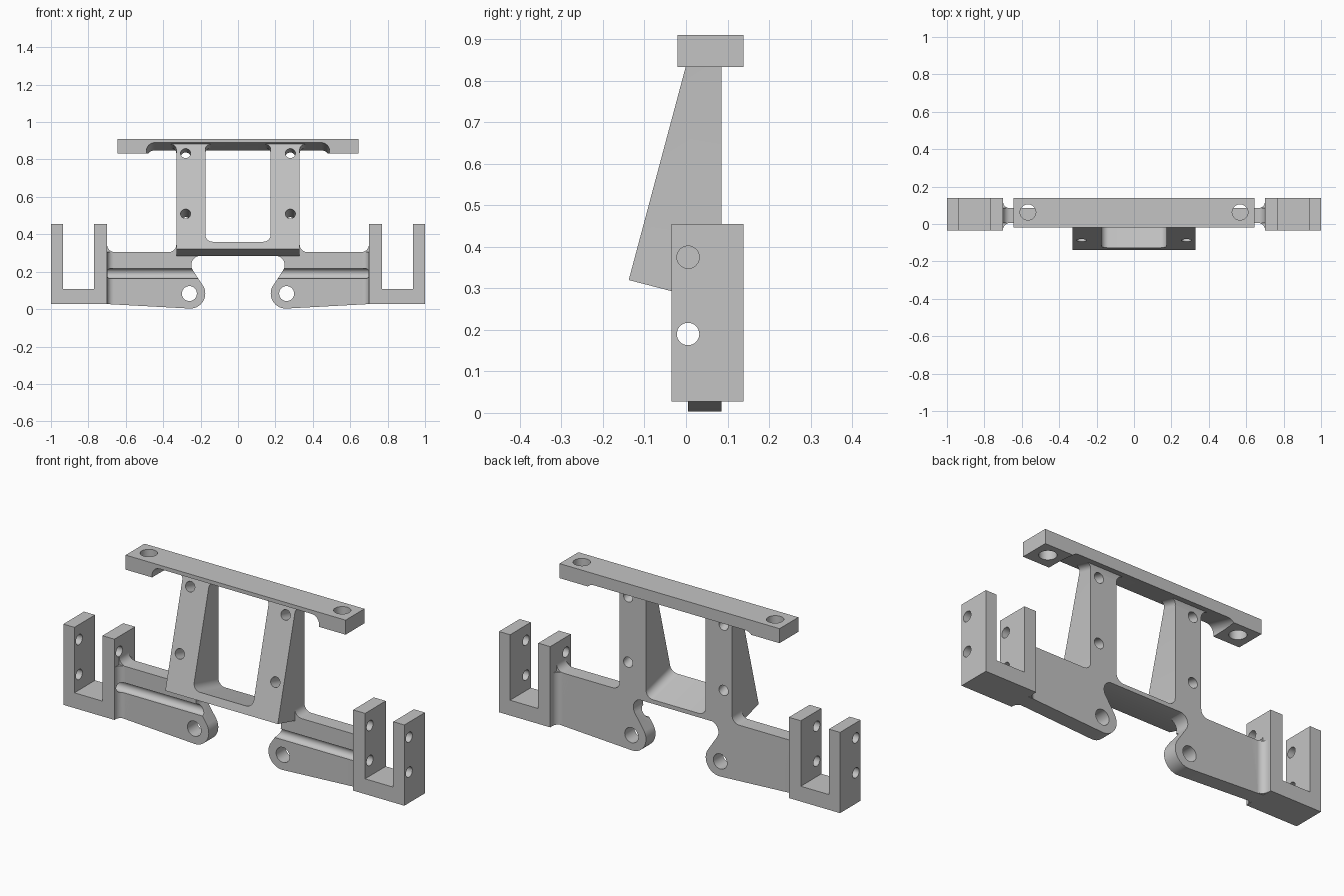
import bpy, bmesh
from math import cos, sin, radians

if "Cube" in bpy.data.objects:
    bpy.data.objects.remove(bpy.data.objects["Cube"], do_unlink=True)

grey = bpy.data.materials.new("plain grey")
grey.use_nodes = True
grey.diffuse_color = (0.55, 0.55, 0.55, 1)
grey.node_tree.nodes["Principled BSDF"].inputs["Base Color"].default_value = grey.diffuse_color

TILT = 0.262      # drop per unit of depth, square to the sloped front
TILT_Y = -0.127   # depth at which tilted outlines are measured


def arc(cx, cy, r, a0, a1, n=8):
    steps = [radians(a0 + (a1 - a0) * i / n) for i in range(n + 1)]
    return [(cx + r * cos(a), cy + r * sin(a)) for a in steps]


def circle(cx, cy, r):
    return arc(cx, cy, r, 0, 360, 32)[:-1]


def mirrored(half):
    """Close a right-hand outline with its left-hand reflection."""
    return half + [(-x, z) for x, z in reversed(half) if abs(x) > 1e-6]


def prism(name, pts, lo, hi, axis="y", tilt=0.0):
    """Extrude an outline along an axis, optionally tilting it downward."""
    def place(p, d):
        if axis == "x":
            return (d, p[0], p[1])
        if axis == "z":
            return (p[0], p[1], d)
        return (p[0], d, p[1] - tilt * (d - TILT_Y))
    bm = bmesh.new()
    a = [bm.verts.new(place(p, lo)) for p in pts]
    b = [bm.verts.new(place(p, hi)) for p in pts]
    bm.faces.new(a)
    bm.faces.new(b[::-1])
    for i in range(len(a)):
        j = (i + 1) % len(a)
        bm.faces.new((a[j], a[i], b[i], b[j]))
    bmesh.ops.recalc_face_normals(bm, faces=bm.faces[:])
    mesh = bpy.data.meshes.new(name)
    bm.to_mesh(mesh)
    bm.free()
    mesh.materials.append(grey)
    ob = bpy.data.objects.new(name, mesh)
    bpy.context.collection.objects.link(ob)
    return ob


def select(ob):
    bpy.ops.object.select_all(action="DESELECT")
    ob.select_set(True)
    bpy.context.view_layer.objects.active = ob


def combine(ob, tools, operation="DIFFERENCE"):
    select(ob)
    for tool in tools:
        mod = ob.modifiers.new("cut", "BOOLEAN")
        mod.operation, mod.solver, mod.object = operation, "EXACT", tool
        bpy.ops.object.modifier_apply(modifier=mod.name)


parts, cutters = [], []


def cutter(*args, **kw):
    ob = prism("cutter", *args, **kw)
    ob.hide_render = True
    cutters.append(ob)
    return ob


# Cross holes shared by the side brackets and the arm grooves
low_bore = cutter(circle(0.005, 0.19, 0.027), -1.1, 1.1, axis="x")
high_bore = cutter(circle(0.005, 0.375, 0.027), -1.1, 1.1, axis="x")

# Lower plate: two arms with rounded lugs, joined by a thin bridge
half = [(0, 0.303), (0.17, 0.303), (0.25, 0.345)]
half += arc(0.37, 0.345, 0.04, 180, 270)
half += arc(0.66, 0.345, 0.04, 270, 360)
half += [(0.72, 0.345), (0.72, 0.028)]
half += arc(0.255, 0.083, 0.08, 273 - 360, 150 - 360, 16)
half += arc(0.2, 0.235, 0.05, -30, 90)
half += [(0, 0.285)]
arms = prism("lower_arms", mirrored(half), 0.005, 0.085)
combine(arms, [low_bore] + [cutter(circle(s * 0.26, 0.083, 0.04), -0.1, 0.2) for s in (1, -1)])
parts.append(arms)

# Side brackets (U shaped) and the filleted necks that carry them
u_shape = [(0.7, 0.027), (1, 0.027), (1, 0.455), (0.935, 0.455),
           (0.935, 0.108), (0.77, 0.108), (0.77, 0.455), (0.7, 0.455)]
neck_shape = ([(0.71, 0.12)] + arc(0.665, 0.12, 0.035, 0, -90) + [(0.62, 0.085), (0.62, 0.005)]
              + arc(0.665, -0.03, 0.035, 90, 0) + [(0.71, -0.03)])
for side, s in (("left", 1), ("right", -1)):
    bracket = prism(side + "_bracket", [(s * x, z) for x, z in u_shape], -0.035, 0.138)
    combine(bracket, [low_bore, high_bore])
    neck = prism(side + "_neck", [(s * x, y) for x, y in neck_shape], 0.028, 0.305, axis="z")
    combine(neck, [low_bore])
    parts += [bracket, neck]

# Sloped frame: side profile trimmed by a tilted front outline
side_profile = [(-0.138, 0.32), (0.005, 0.283), (0.085, 0.283), (0.085, 0.835),
                (0.09, 0.85), (0.1, 0.87), (0.017, 0.9)]
frame = prism("sloped_frame", side_profile, -0.5, 0.5, axis="x")
outline = [(0, 0.1), (0.33, 0.1)] + arc(0.36, 0.888, 0.03, 180, 90) + [(0.36, 1.1), (0, 1.1)]
combine(frame, [cutter(mirrored(outline), -0.3, 0.3, tilt=TILT)], "INTERSECT")
window = [(0, 0.36)] + arc(0.135, 0.4, 0.04, -90, 0) + arc(0.145, 0.888, 0.03, 0, 90) + [(0, 0.918)]
holes = [cutter(circle(s * 0.28, z, 0.027), -0.3, 0.3, tilt=TILT)
         for s in (1, -1) for z in (0.866, 0.52)]
combine(frame, [cutter(mirrored(window), -0.3, 0.3, tilt=TILT)] + holes)
parts.append(frame)

# Top bar with a tilted relief underneath and an upright hole at each end
bar = prism("top_bar", mirrored([(0.645, 0.833), (0.645, 0.91)]), -0.02, 0.138)
relief = [(0, 0.7), (0.49, 0.7)] + arc(0.445, 0.873, 0.045, 0, 90) + [(0, 0.918)]
combine(bar, [cutter(mirrored(relief), -0.3, 0.3, tilt=TILT)]
        + [cutter(circle(s * 0.567, 0.063, 0.042), 0.7, 1.0, axis="z") for s in (1, -1)])
parts.append(bar)

for ob in cutters:
    bpy.data.objects.remove(ob, do_unlink=True)
for ob in parts:
    select(ob)
    bpy.ops.object.shade_smooth_by_angle(angle=radians(30))
